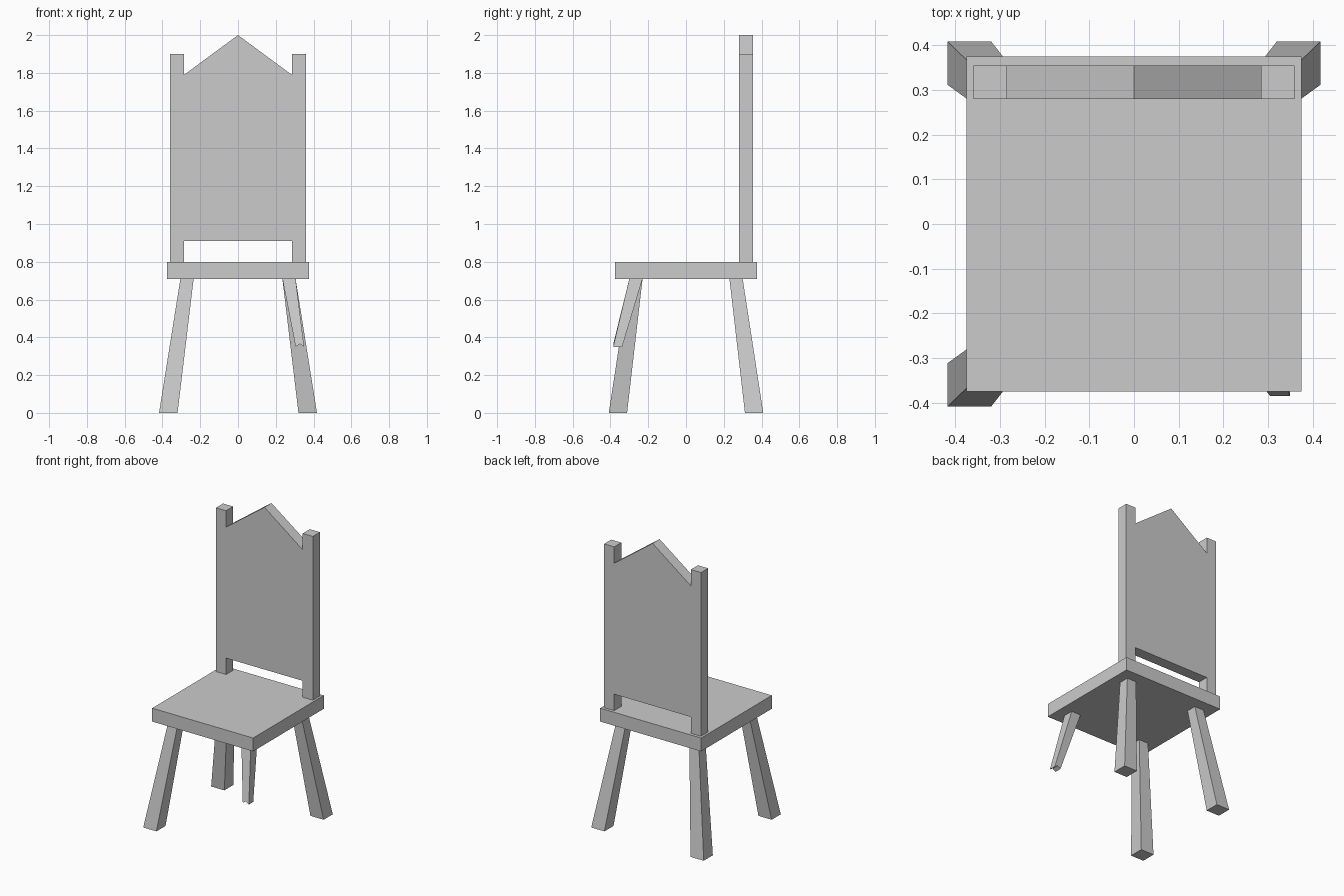
import bpy, bmesh

if "Cube" in bpy.data.objects:
    bpy.data.objects.remove(bpy.data.objects["Cube"])


def loft(name, ring_a, ring_b):
    """Closed solid between two matching rings of points."""
    bm = bmesh.new()
    a = [bm.verts.new(p) for p in ring_a]
    b = [bm.verts.new(p) for p in ring_b]
    bm.faces.new(a)
    bm.faces.new(b[::-1])
    n = len(a)
    for i in range(n):
        j = (i + 1) % n
        bm.faces.new((a[i], b[i], b[j], a[j]))
    bmesh.ops.recalc_face_normals(bm, faces=bm.faces)
    mesh = bpy.data.meshes.new(name)
    bm.to_mesh(mesh)
    bm.free()
    obj = bpy.data.objects.new(name, mesh)
    bpy.context.collection.objects.link(obj)
    return obj


def square(x0, x1, y0, y1, z):
    return [(x0, y0, z), (x1, y0, z), (x1, y1, z), (x0, y1, z)]


SEAT_BOTTOM, SEAT_TOP = 0.71, 0.80

# Seat slab
loft("seat", square(-0.375, 0.375, -0.375, 0.375, SEAT_BOTTOM),
     square(-0.375, 0.375, -0.375, 0.375, SEAT_TOP))

# Backrest: posts, raised panel and gable in one outline, mirrored in x
half = [(0.285, 0.91), (0.285, SEAT_TOP), (0.36, SEAT_TOP),
        (0.36, 1.90), (0.285, 1.90), (0.285, 1.79)]
outline = half + [(0, 2.0)] + [(-x, z) for x, z in reversed(half)]
loft("backrest", [(x, 0.28, z) for x, z in outline],
     [(x, 0.355, z) for x, z in outline])

# Three whole splayed legs, tapering towards the seat
for name, sx, sy in (("front_left_leg", -1, -1), ("back_left_leg", -1, 1),
                     ("back_right_leg", 1, 1)):
    loft(name, square(sx * 0.32, sx * 0.418, sy * 0.312, sy * 0.409, 0),
         square(sx * 0.235, sx * 0.305, sy * 0.23, sy * 0.30, SEAT_BOTTOM))

# Broken front right leg with a notched, narrow end
profile = [(0.235, SEAT_BOTTOM), (0.305, SEAT_BOTTOM),
           (0.35, 0.35), (0.328, 0.365), (0.305, 0.35)]
front = [(x, -0.30 if z == SEAT_BOTTOM else -0.385, z) for x, z in profile]
back = [(x, -0.23 if z == SEAT_BOTTOM else -0.338, z) for x, z in profile]
loft("broken_front_right_leg", front, back)
